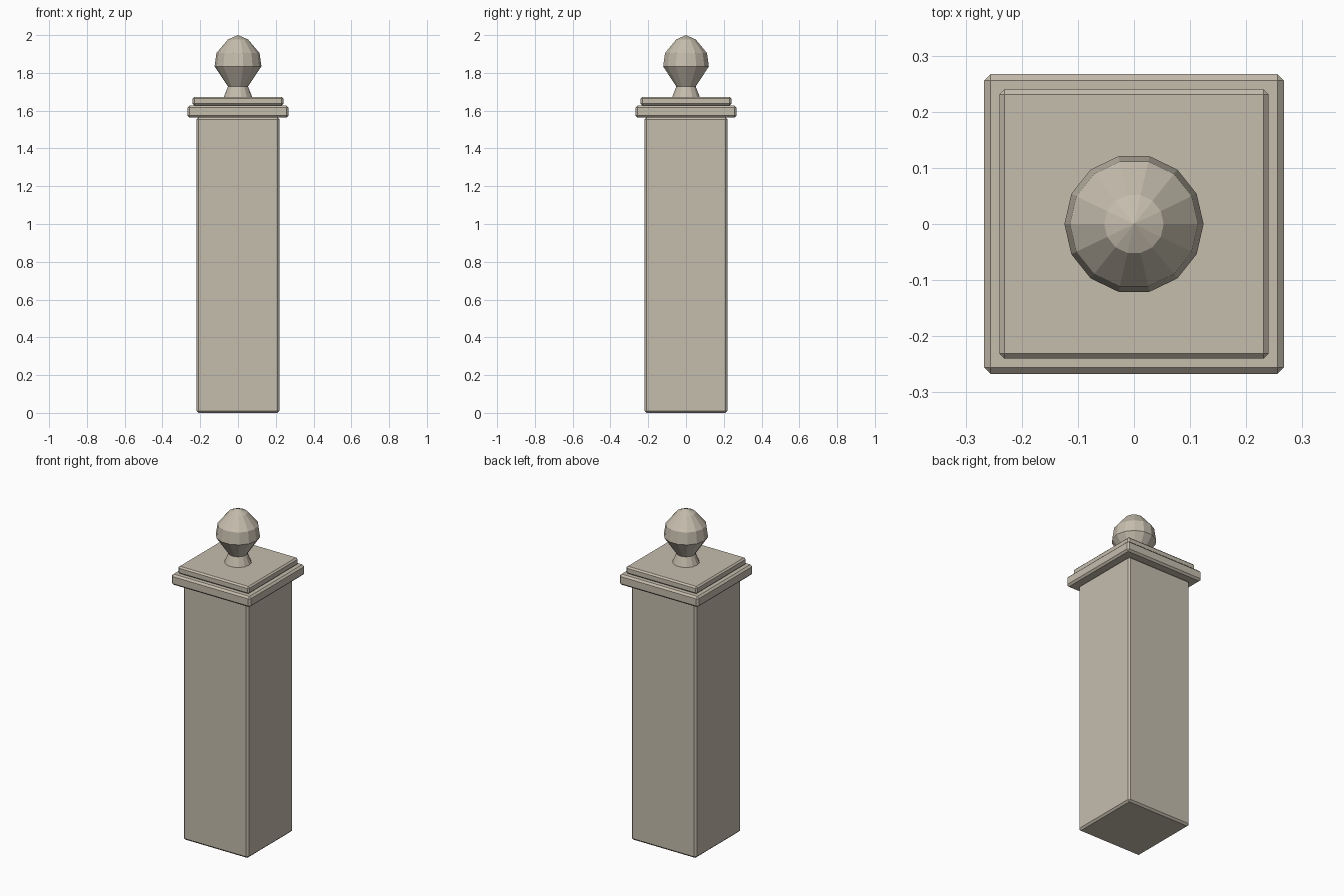
import bpy
import bmesh
from math import cos, sin, tau

cube = bpy.data.objects.get("Cube")
if cube:
    bpy.data.objects.remove(cube, do_unlink=True)

# Single stone colour
stone = bpy.data.materials.new("warm_grey_stone")
stone.use_nodes = True
colour = (0.56, 0.51, 0.42, 1)
stone.diffuse_color = colour
stone.node_tree.nodes["Principled BSDF"].inputs["Base Color"].default_value = colour


def add_object(name, bm):
    bmesh.ops.recalc_face_normals(bm, faces=bm.faces)
    mesh = bpy.data.meshes.new(name)
    bm.to_mesh(mesh)
    bm.free()
    mesh.materials.append(stone)
    obj = bpy.data.objects.new(name, mesh)
    bpy.context.collection.objects.link(obj)
    return obj


def chamfered_block(name, half, bottom, top, chamfer):
    bm = bmesh.new()
    bmesh.ops.create_cube(bm, size=1)
    for v in bm.verts:
        v.co.x *= 2 * half
        v.co.y *= 2 * half
        v.co.z = top if v.co.z > 0 else bottom
    obj = add_object(name, bm)
    bevel = obj.modifiers.new("chamfer", 'BEVEL')
    bevel.width = chamfer
    bevel.segments = 1


def turned(name, profile, sides):
    bm = bmesh.new()
    rings = [[bm.verts.new((r * cos(tau * i / sides), r * sin(tau * i / sides), z))
              for i in range(sides)] for r, z in profile[:-1]]
    tip = bm.verts.new((0, 0, profile[-1][1]))
    bm.faces.new(rings[0])
    for i in range(sides):
        j = (i + 1) % sides
        for low, high in zip(rings, rings[1:]):
            bm.faces.new((low[i], low[j], high[j], high[i]))
        bm.faces.new((rings[-1][i], rings[-1][j], tip))
    return add_object(name, bm)


# Square post with two stacked cap slabs
chamfered_block("post_shaft", 0.22, 0, 1.565, 0.011)
chamfered_block("lower_cap", 0.267, 1.563, 1.628, 0.011)
chamfered_block("upper_cap", 0.24, 1.628, 1.673, 0.009)

# Faceted finial, from flared neck to pointed crown
turned("finial", [(0.076, 1.67), (0.053, 1.728), (0.124, 1.834),
                  (0.114, 1.905), (0.053, 1.977), (0, 2)], 14)
